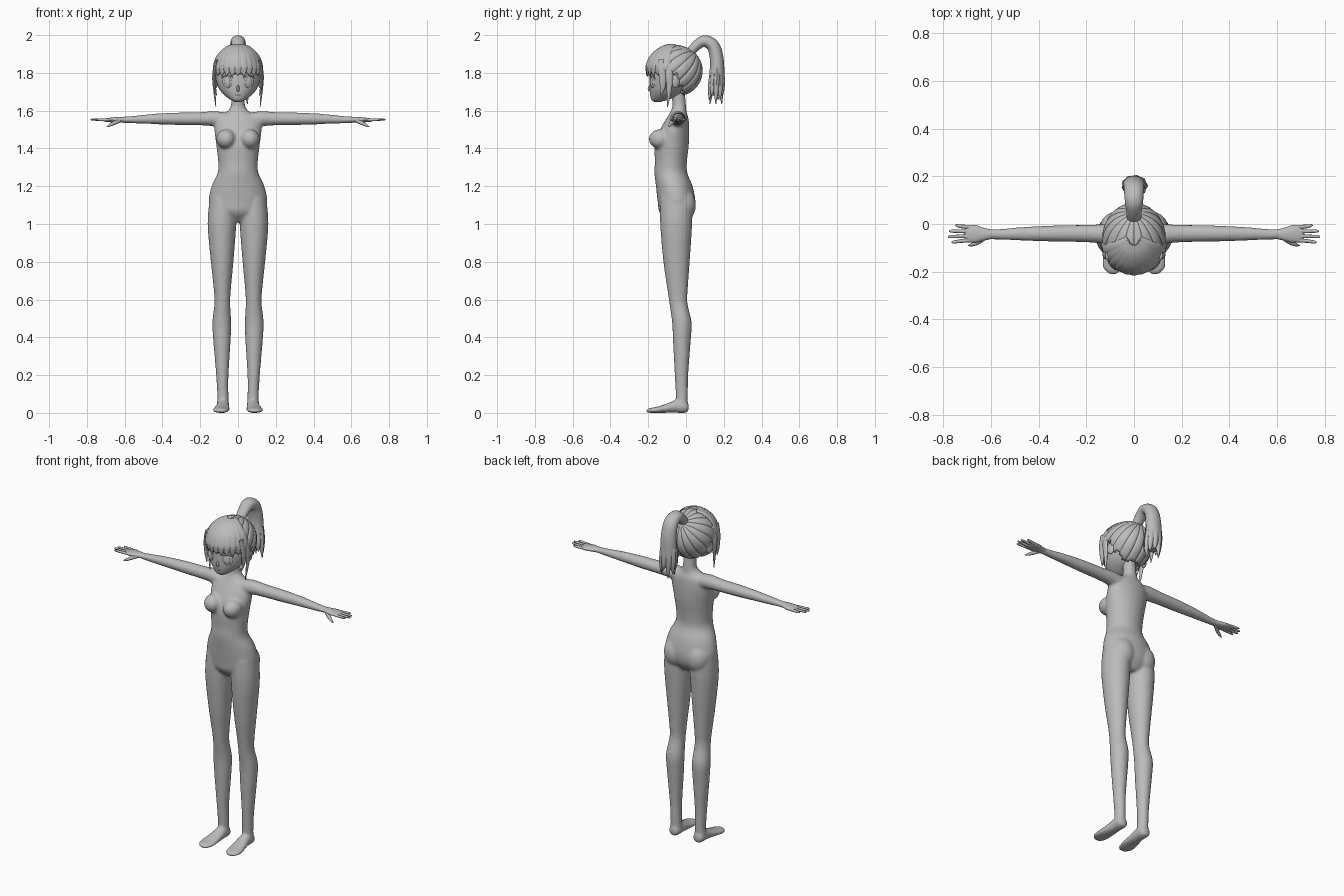
import bpy, bmesh, math
from mathutils import Vector, Matrix

grey = bpy.data.materials.new("plain grey")
grey.diffuse_color = (0.5, 0.5, 0.5, 1)


def finish(name, bm, angle=50):
    bmesh.ops.recalc_face_normals(bm, faces=bm.faces)
    me = bpy.data.meshes.new(name)
    bm.to_mesh(me)
    bm.free()
    ob = bpy.data.objects.new(name, me)
    bpy.context.collection.objects.link(ob)
    me.materials.append(grey)
    bpy.ops.object.select_all(action='DESELECT')
    ob.select_set(True)
    bpy.context.view_layer.objects.active = ob
    bpy.ops.object.shade_smooth_by_angle(angle=math.radians(angle))
    return ob


def spline(p, steps):
    """Smooth interpolation through rows of numbers."""
    out = []
    for i in range(len(p) - 1):
        a, b, c, d = p[max(i - 1, 0)], p[i], p[i + 1], p[min(i + 2, len(p) - 1)]
        for s in range(steps):
            t = s / steps
            out.append([0.5 * (2 * q + (r - o) * t + (2 * o - 5 * q + 4 * r - u) * t * t
                               + (3 * q - o - 3 * r + u) * t ** 3) for o, q, r, u in zip(a, b, c, d)])
    return out + [list(p[-1])]


def tube(bm, rows, side=(1, 0, 0), axis=None, n=16, steps=3):
    """Capped loft through rows of x, y, z, side radius, other radius."""
    rows = spline(rows, steps)
    pts = [Vector(r[:3]) for r in rows]
    rings = []
    for i, r in enumerate(rows):
        t = Vector(axis) if axis else pts[min(i + 1, len(pts) - 1)] - pts[max(i - 1, 0)]
        s = Vector(side)
        s = (s - t * s.dot(t) / t.length_squared).normalized()
        w = t.cross(s).normalized()
        rings.append([bm.verts.new(pts[i] + s * max(r[3], .001) * math.cos(k * math.tau / n)
                                   + w * max(r[4], .001) * math.sin(k * math.tau / n)) for k in range(n)])
    for a, b in zip(rings, rings[1:]):
        for k in range(n):
            bm.faces.new((a[k], a[(k + 1) % n], b[(k + 1) % n], b[k]))
    bm.faces.new(rings[0])
    bm.faces.new(rings[-1])


def ball(bm, loc, rad, turn=0, u=20, v=12):
    m = Matrix.Translation(loc) @ Matrix.Rotation(turn, 4, 'Z') @ Matrix.Diagonal((*rad, 1))
    bmesh.ops.create_uvsphere(bm, u_segments=u, v_segments=v, radius=1, matrix=m)


X, Y, Z = (1, 0, 0), (0, 1, 0), (0, 0, 1)

# Body: torso and neck, with limbs fused into one skin
bm = bmesh.new()
tube(bm, [(0, -.045, 1.01, .06, .05), (0, -.05, 1.06, .135, .09), (0, -.05, 1.12, .155, .10),
          (0, -.062, 1.2, .14, .097), (0, -.08, 1.27, .108, .087), (0, -.08, 1.33, .105, .085),
          (0, -.075, 1.42, .115, .09), (0, -.06, 1.5, .125, .077), (0, -.045, 1.56, .115, .058),
          (0, -.04, 1.595, .06, .042), (0, -.036, 1.63, .037, .036), (0, -.045, 1.72, .037, .037)],
     axis=Z, n=32, steps=4)
for s in (-1, 1):
    # Chest and hip volume
    ball(bm, (s * .063, -.137, 1.45), (.052, .06, .052))
    ball(bm, (s * .07, -.012, 1.1), (.072, .065, .085))
    # Leg
    tube(bm, [(s * .08, -.05, 1.14, .07, .085), (s * .085, -.052, 1.0, .076, .085),
              (s * .084, -.05, .8, .06, .07), (s * .083, -.045, .66, .046, .055),
              (s * .083, -.04, .58, .042, .048), (s * .086, -.022, .48, .05, .052),
              (s * .085, -.022, .38, .046, .047), (s * .083, -.024, .2, .033, .036),
              (s * .08, -.022, .09, .03, .032), (s * .08, -.022, .03, .034, .03)], axis=Z, n=20, steps=4)
    # Foot
    tube(bm, [(s * .08, .014, .03, .02, .02), (s * .08, -.002, .03, .032, .03),
              (s * .08, -.05, .035, .034, .035), (s * .084, -.10, .025, .04, .025),
              (s * .09, -.155, .016, .046, .016), (s * .09, -.19, .013, .038, .013),
              (s * .088, -.21, .01, .018, .008)], axis=Y)
    # Arm
    tube(bm, [(s * .06, -.045, 1.55, .045, .04), (s * .13, -.042, 1.558, .041, .04),
              (s * .2, -.04, 1.557, .037, .035), (s * .33, -.04, 1.557, .034, .033),
              (s * .45, -.041, 1.556, .03, .027), (s * .57, -.043, 1.552, .022, .019),
              (s * .63, -.043, 1.552, .022, .015)], side=Y, axis=X)
body = finish("body", bm)
mod = body.modifiers.new("skin", 'REMESH')
mod.mode, mod.voxel_size, mod.use_smooth_shade = 'VOXEL', .008, True
mod = body.modifiers.new("soften", 'SMOOTH')
mod.factor, mod.iterations = .5, 5

# Hands: palm, four fingers and thumb
for s, label in ((-1, "right"), (1, "left")):
    bm = bmesh.new()
    tube(bm, [(s * .59, -.043, 1.552, .018, .014), (s * .63, -.043, 1.552, .027, .015),
              (s * .665, -.041, 1.551, .037, .013), (s * .70, -.04, 1.55, .035, .009),
              (s * .71, -.04, 1.55, .028, .005)], side=Y, axis=X)
    for y0, y1, tip in ((-.068, -.076, .765), (-.05, -.053, .78), (-.031, -.03, .775), (-.013, -.006, .75)):
        tube(bm, [(s * .69, y0, 1.551, .009, .008), (s * .73, (y0 + y1) / 2, 1.552, .0075, .007),
                  (s * (tip - .008), y1, 1.553, .006, .005), (s * tip, y1, 1.553, .002, .002)], side=Y, n=8)
    tube(bm, [(s * .625, -.055, 1.548, .012, .011), (s * .655, -.077, 1.535, .01, .01),
              (s * .68, -.087, 1.522, .007, .007), (s * .695, -.09, 1.514, .002, .002)], side=Y, n=8)
    finish(label + "_hand", bm)

# Head, tapering to the chin, with nose
bm = bmesh.new()
tube(bm, [(0, -.155, 1.645, .012, .012), (0, -.138, 1.658, .04, .045), (0, -.112, 1.685, .075, .078),
          (0, -.095, 1.72, .102, .098), (0, -.08, 1.77, .118, .112), (0, -.07, 1.82, .121, .118),
          (0, -.065, 1.88, .106, .11), (0, -.06, 1.925, .06, .07)], axis=Z, n=32, steps=4)
tube(bm, [(0, -.183, 1.742, .004, .004), (0, -.193, 1.718, .008, .01),
          (0, -.19, 1.703, .006, .005)], n=8)
finish("head", bm)

# Face details: eyes, brow lashes and mouth
bm = bmesh.new()
for s in (-1, 1):
    ball(bm, (s * .058, -.178, 1.752), (.027, .006, .032), s * .42)
    ball(bm, (s * .057, -.183, 1.752), (.016, .005, .024), s * .42)
    tube(bm, [(s * .026, -.193, 1.775, .002, .002), (s * .055, -.184, 1.788, .005, .004),
              (s * .088, -.164, 1.772, .002, .002)], side=Z, n=8)
finish("eyes", bm)
bm = bmesh.new()
ball(bm, (0, -.187, 1.683), (.016, .004, .004))
finish("mouth", bm)

# Ears
bm = bmesh.new()
for s in (-1, 1):
    ball(bm, (s * .118, -.055, 1.755), (.012, .022, .035), s * .3)
finish("ears", bm)

# Back hair: grooved cap whose strands gather at the tail, open at the face
C, R = Vector((0, -.06, 1.81)), Vector((.133, .149, .139))
bm = bmesh.new()
bmesh.ops.create_uvsphere(bm, u_segments=96, v_segments=28, radius=1)
tilt = Matrix.Rotation(math.radians(-45), 3, 'X')
for v in bm.verts:
    a = math.atan2(v.co.y, v.co.x)
    groove = 1 - .045 * (1 - abs(math.sin(a * 8))) ** 3 * math.sqrt(max(0, 1 - v.co.z ** 2))
    d = tilt @ v.co
    v.co = C + Vector([d[i] * R[i] * groove for i in range(3)])


def uncovered(p):
    return p.z < 1.685 or (p.y < -.045 and p.z < 1.80) or (p.y < -.02 and p.z < 1.73)


bmesh.ops.delete(bm, geom=[f for f in bm.faces if uncovered(f.calc_center_median())], context='FACES')
cap = finish("back_hair", bm)
mod = cap.modifiers.new("thickness", 'SOLIDIFY')
mod.thickness, mod.offset = .012, -1


# Fringe: tapered locks fanned over the forehead
def on_skull(az, el, grow=1.0):
    return C + Vector((math.sin(az) * math.cos(el) * R.x, -math.cos(az) * math.cos(el) * R.y,
                       math.sin(el) * R.z)) * grow


bm = bmesh.new()
for i in range(-5, 6):
    az = i * .235
    rows = []
    for k, (el, w) in enumerate(((1.38, .012), (1.05, .021), (.6, .025), (.2, .023), (-.02, .014),
                                 (-.17 - .04 * (i % 2), .002))):
        p = on_skull(az * (1 if k else 1.3), el, 1.0)
        rows.append((*p, w, .008 if k < 4 else .004))
    tube(bm, rows, side=(math.cos(az), math.sin(az), 0), n=10, steps=4)
finish("fringe", bm)

# Side locks hanging past the jaw
bm = bmesh.new()
for s in (-1, 1):
    for dy, end, dx in ((0, 1.62, 0), (-.035, 1.68, -.004)):
        tube(bm, [(s * .112, -.095 + dy, 1.87, .018, .008), (s * (.128 + dx), -.09 + dy, 1.8, .02, .008),
                  (s * (.127 + dx), -.088 + dy, 1.73, .015, .007),
                  (s * (.117 + dx), -.098 + dy, end, .002, .002)], side=Y, n=10, steps=4)
finish("side_locks", bm)

# Ponytail: arching root and trunk, then pointed strands
bm = bmesh.new()
tube(bm, [(0, .02, 1.905, .03, .025), (0, .05, 1.94, .032, .026), (0, .095, 1.968, .038, .031),
          (0, .142, 1.945, .042, .034), (0, .162, 1.88, .045, .036), (0, .165, 1.8, .048, .038),
          (.004, .16, 1.74, .046, .038), (.005, .16, 1.69, .025, .02)], n=24, steps=4)
for i in range(9):
    a = i * math.tau / 9
    c, s = math.cos(a), math.sin(a)
    tube(bm, [(.022 * c, .162 + .016 * s, 1.87, .019, .017), (.032 * c, .164 + .023 * s, 1.79, .021, .018),
              (.004 + .038 * c, .16 + .03 * s, 1.72, .017, .015),
              (.008 + .042 * c, .158 + .036 * s, 1.635 + .022 * (i % 3), .002, .002)], n=8, steps=4)
finish("ponytail", bm)
